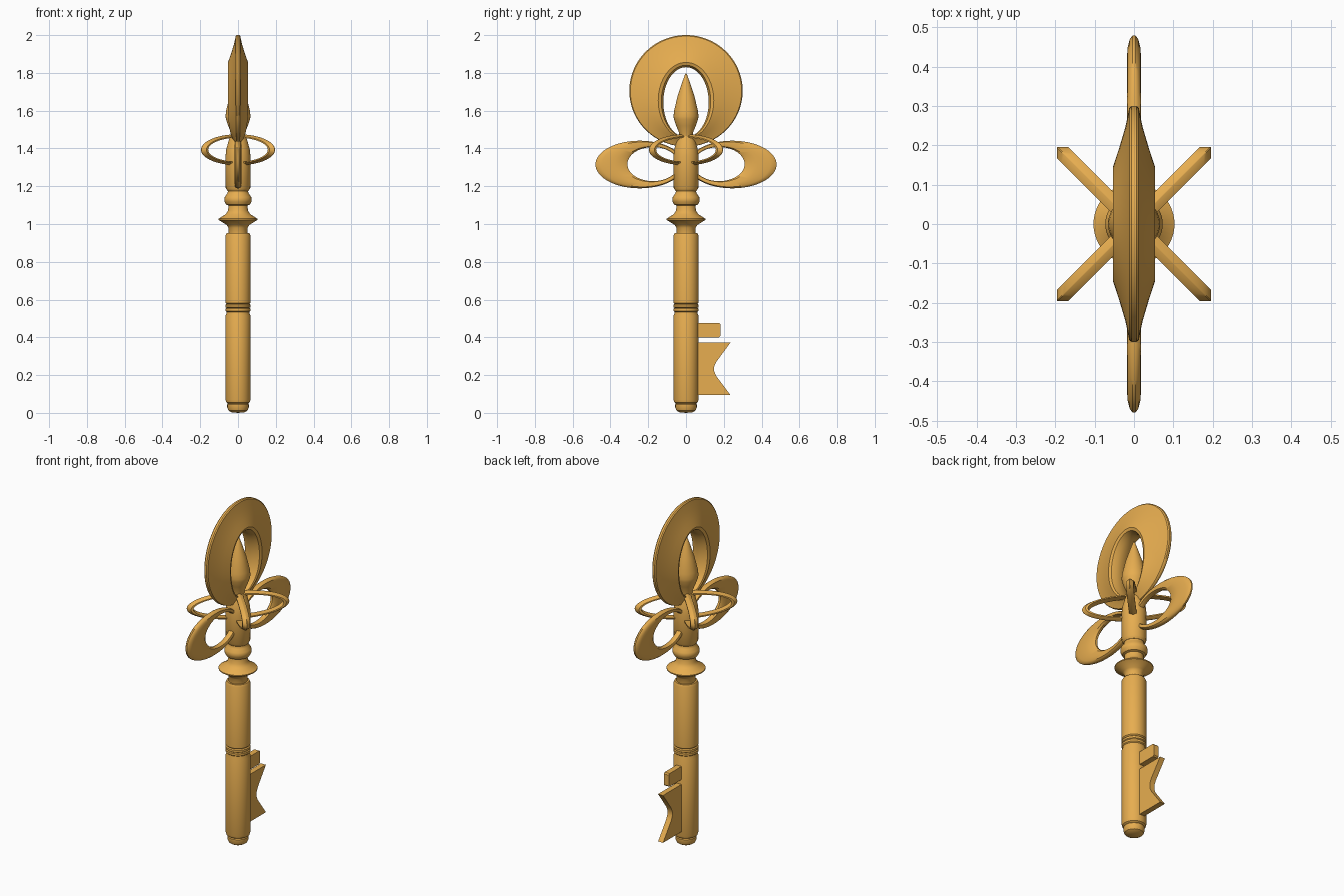
import bpy, bmesh
from math import sin, cos, pi, radians

if "Cube" in bpy.data.objects:
    bpy.data.objects.remove(bpy.data.objects["Cube"])

gold = bpy.data.materials.new("gold")
gold.diffuse_color = (0.80, 0.42, 0.08, 1)
gold.use_nodes = True
gold.node_tree.nodes["Principled BSDF"].inputs["Base Color"].default_value = gold.diffuse_color


def finish(name, bm, angle=35):
    bmesh.ops.remove_doubles(bm, verts=bm.verts, dist=1e-5)
    bmesh.ops.recalc_face_normals(bm, faces=bm.faces)
    me = bpy.data.meshes.new(name)
    bm.to_mesh(me)
    bm.free()
    me.materials.append(gold)
    ob = bpy.data.objects.new(name, me)
    bpy.context.collection.objects.link(ob)
    bpy.ops.object.select_all(action='DESELECT')
    ob.select_set(True)
    bpy.context.view_layer.objects.active = ob
    bpy.ops.object.shade_smooth_by_angle(angle=radians(angle))
    return ob


def lathe(name, profile, n=48):
    """Spin (radius, z) points around the z axis."""
    bm = bmesh.new()
    vs = [bm.verts.new((r, 0, z)) for r, z in profile]
    es = [bm.edges.new(p) for p in zip(vs, vs[1:])]
    bmesh.ops.spin(bm, geom=vs + es, cent=(0, 0, 0), axis=(0, 0, 1),
                   angle=2 * pi, steps=n, use_duplicate=False)
    return finish(name, bm)


def loop(name, outer, inner, section, turn=0, low=1.0, n=72):
    """Ring between two ellipses (cy, cz, a, b); section = (outer-to-inner t, half thickness).
    low scales the thickness at the bottom of the ring."""
    bm = bmesh.new()
    prof = section + [(t, -h) for t, h in reversed(section)]
    rings = []
    for i in range(n):
        a = 2 * pi * i / n
        o = (outer[0] + outer[2] * cos(a), outer[1] + outer[3] * sin(a))
        q = (inner[0] + inner[2] * cos(a), inner[1] + inner[3] * sin(a))
        k = 1 + (low - 1) * max(0, -sin(a)) ** 3
        ring = []
        for t, h in prof:
            y, z, x = o[0] + (q[0] - o[0]) * t, o[1] + (q[1] - o[1]) * t, h * k
            ring.append(bm.verts.new((x * cos(turn) - y * sin(turn),
                                      x * sin(turn) + y * cos(turn), z)))
        rings.append(ring)
    m = len(prof)
    for i in range(n):
        r, s = rings[i], rings[(i + 1) % n]
        for j in range(m):
            bm.faces.new((r[j], r[(j + 1) % m], s[(j + 1) % m], s[j]))
    return finish(name, bm)


def plate(name, pts, half):
    """Flat (y, z) outline extruded along x."""
    bm = bmesh.new()
    f = bm.faces.new([bm.verts.new((-half, y, z)) for y, z in pts])
    g = bmesh.ops.extrude_face_region(bm, geom=[f])["geom"]
    bmesh.ops.translate(bm, verts=[v for v in g if isinstance(v, bmesh.types.BMVert)],
                        vec=(2 * half, 0, 0))
    return finish(name, bm)


# shaft with rounded foot and double groove
lathe("shaft", [(0, 0), (0.035, 0.003), (0.05, 0.012), (0.057, 0.03), (0.057, 0.045),
                (0.053, 0.05), (0.062, 0.056), (0.066, 0.07), (0.066, 0.515), (0.06, 0.53),
                (0.06, 0.535), (0.066, 0.54), (0.066, 0.552), (0.061, 0.556), (0.066, 0.56),
                (0.066, 0.572), (0.06, 0.577), (0.066, 0.583), (0.066, 0.94),
                (0.06, 0.952), (0, 0.952)])

# turned collar
lathe("collar", [(0, 0.94), (0.05, 0.94), (0.05, 0.98), (0.06, 0.995), (0.103, 1.022),
                 (0.103, 1.028), (0.065, 1.052), (0.053, 1.07), (0.05, 1.098),
                 (0.062, 1.102), (0.071, 1.118), (0.073, 1.13), (0.07, 1.143),
                 (0.058, 1.16), (0.053, 1.172), (0.055, 1.185), (0, 1.185)])

# socket holding the petals
lathe("socket", [(0, 1.175), (0.055, 1.175), (0.065, 1.19), (0.066, 1.36),
                 (0.062, 1.395), (0.05, 1.44), (0.04, 1.465), (0, 1.475)])

# central bud
lathe("bud", [(0, 1.44), (0.033, 1.45), (0.037, 1.485), (0.052, 1.52), (0.064, 1.555),
              (0.066, 1.57), (0.063, 1.60), (0.045, 1.675), (0.022, 1.745),
              (0.006, 1.79), (0, 1.80)])

# big upright ring, thin at the rim and thick around the hole
loop("crown_ring", (0, 1.705, 0.30, 0.295), (0, 1.645, 0.12, 0.185),
     [(0, 0.006), (0.03, 0.012), (0.3, 0.022), (0.6, 0.038), (0.85, 0.053),
      (0.94, 0.047), (1, 0.02)], low=0.6, n=96)

# broad side petals
for s, side in ((1, "right"), (-1, "left")):
    loop("side_petal_" + side, (s * 0.245, 1.315, 0.234, 0.126),
         (s * 0.175, 1.317, 0.135, 0.09),
         [(0, 0.004), (0.06, 0.011), (0.2, 0.017), (0.6, 0.018), (0.9, 0.015), (1, 0.006)])

# two crossed thin hoops
for k, turn in enumerate((pi / 4, -pi / 4)):
    loop("thin_hoop_%d" % (k + 1), (0, 1.393, 0.276, 0.082), (0, 1.393, 0.243, 0.065),
         [(0, 0.001), (0.6, 0.02), (1, 0.02)], turn=turn)

# key bit: small tooth and notched tooth
plate("small_tooth", [(0.04, 0.40), (0.175, 0.40), (0.182, 0.407), (0.182, 0.47),
                      (0.175, 0.477), (0.04, 0.477)], 0.016)
plate("notched_tooth", [(0.04, 0.095), (0.235, 0.095), (0.16, 0.195), (0.149, 0.22),
                        (0.149, 0.245), (0.16, 0.27), (0.235, 0.372), (0.04, 0.372)], 0.016)
